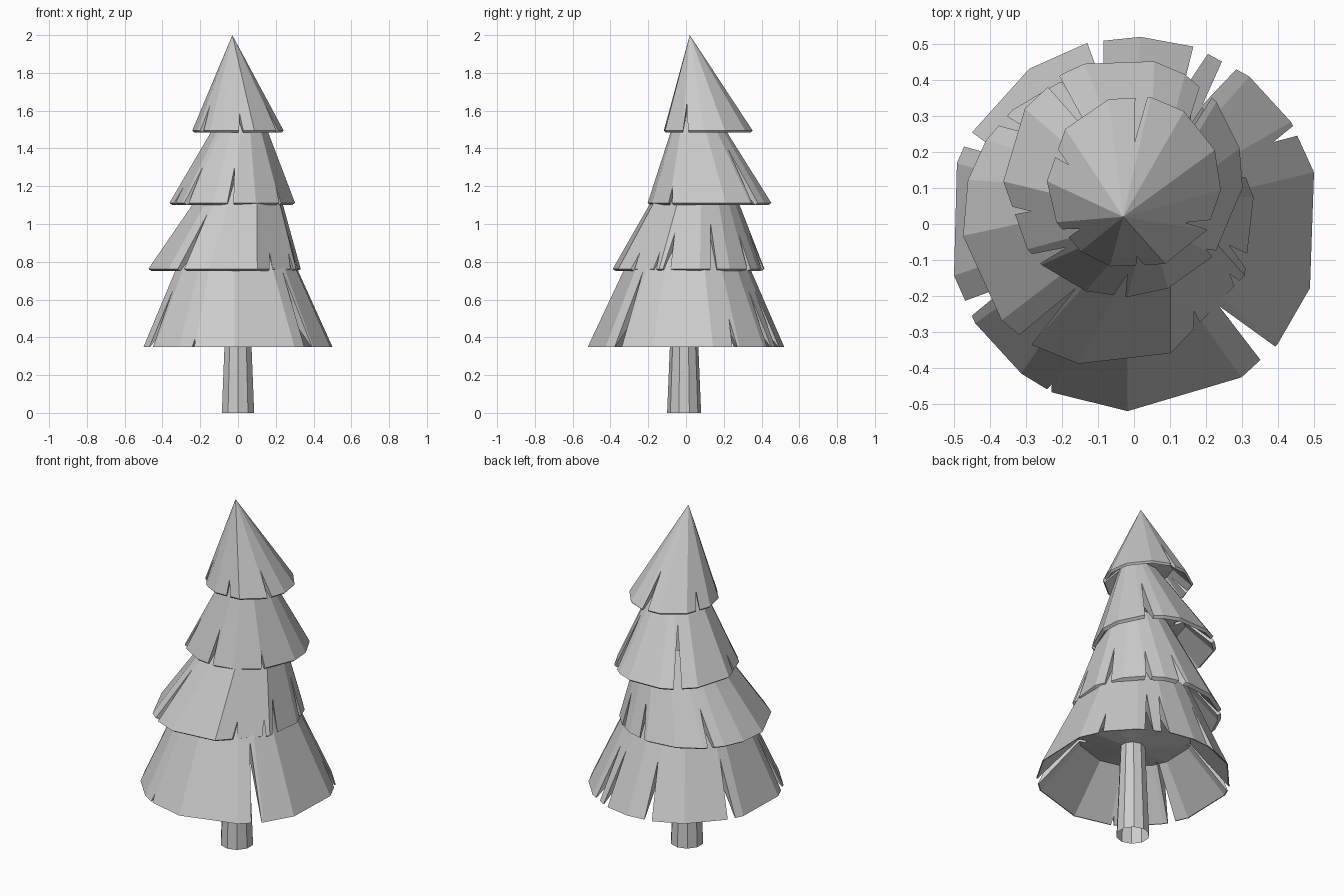
import bpy, bmesh
from math import cos, sin, radians
from mathutils import Vector

if "Cube" in bpy.data.objects:
    bpy.data.objects.remove(bpy.data.objects["Cube"], do_unlink=True)

grey = bpy.data.materials.new("plain_grey")
grey.use_nodes = True
shade = (0.6, 0.6, 0.6, 1)
grey.diffuse_color = shade
grey.node_tree.nodes["Principled BSDF"].inputs["Base Color"].default_value = shade
UP = Vector((0, 0, 1))


def finish(bm, name):
    """Turn a bmesh into a grey object."""
    bmesh.ops.recalc_face_normals(bm, faces=bm.faces)
    mesh = bpy.data.meshes.new(name)
    bm.to_mesh(mesh)
    bm.free()
    mesh.materials.append(grey)
    obj = bpy.data.objects.new(name, mesh)
    bpy.context.collection.objects.link(obj)
    return obj


def spoke(angle):
    """Level direction at an angle in degrees."""
    return Vector((cos(radians(angle)), sin(radians(angle)), 0))


def loft(bm, lower, upper):
    """Join two rings of vertices with a band of faces."""
    for i in range(len(lower)):
        bm.faces.new((lower[i - 1], lower[i], upper[i], upper[i - 1]))


def fan(bm, ring, point):
    """Close a ring of vertices with triangles to one point."""
    centre = bm.verts.new(point)
    for i in range(len(ring)):
        bm.faces.new((ring[i - 1], ring[i], centre))


def skirt(name, centre, radius, tip, edge, angles):
    """Leaning cone with a bevelled rim, hollow below up to a ceiling."""
    bm = bmesh.new()

    def ring(scale, middle):
        return [bm.verts.new(middle + spoke(a) * radius * scale) for a in angles]

    rim = ring(1, centre + UP * edge)
    lip = ring(0.99 - 3 * edge, centre)
    ceiling = ring(0.58, centre.lerp(tip, 0.21))
    fan(bm, rim, tip)
    loft(bm, rim, lip)
    loft(bm, lip, ceiling)
    fan(bm, ceiling, centre.lerp(tip, 0.15))
    return finish(bm, name)


def notch_cutter(centre, radius, tip, notches):
    """Wedges that narrow upwards, aimed from the rim at the axis below the tip."""
    bm = bmesh.new()
    axis = Vector((tip.x, tip.y, centre.z))
    for angle, rise in notches.items():
        rim = centre + spoke(angle) * radius
        side = (rim - axis).normalized().cross(UP) * (0.009 + 0.05 * rise)
        corners = (side - UP * 0.02, -side - UP * 0.02, UP * rise)
        inner, outer = [[bm.verts.new(axis.lerp(rim, t) + c) for c in corners] for t in (0.52, 1.3)]
        loft(bm, inner, outer)
        bm.faces.new(inner)
        bm.faces.new(outer)
    return finish(bm, "notch_cutter")


def tier(name, centre, radius, tip, edge, angles, notches):
    """A skirt of branches with its notches cut out."""
    centre, tip = Vector(centre), Vector(tip)
    branches = skirt(name, centre, radius, tip, edge, angles)
    cutter = notch_cutter(centre, radius, tip, notches)
    cut = branches.modifiers.new("notches", 'BOOLEAN')
    cut.operation = 'DIFFERENCE'
    cut.solver = 'EXACT'
    cut.use_self = True
    cut.object = cutter
    bpy.context.view_layer.objects.active = branches
    bpy.ops.object.modifier_apply(modifier=cut.name)
    bpy.data.objects.remove(cutter, do_unlink=True)


# Four tiers of branches: rim corner angles, then notch angles with their cut heights
tier("bottom_branches", (0, 0, 0.35), 0.52, (-0.02, 0.02, 1.5), 0,
     (16, 33, 52, 71, 88, 104, 124, 152, 161, 196, 212, 233, 244, 268, 305, 320, 340),
     {-44: 0.4, 30: 0.15, 59: 0.3, 69: 0.3, 102: 0.3, 153: 0.3, 207: 0.3, 243: 0.04})
tier("lower_branches", (-0.07, 0.01, 0.75), 0.407, (0.1, 0.09, 1.6), 0.012,
     (9, 33, 50, 65, 85, 110, 131, 147, 164, 186, 223, 238, 258, 295, 338),
     {20: 0.25, 53: 0.2, 80: 0.2, 137: 0.2, 235: 0.3, 308: 0.1, 333: 0.1, 343: 0.2})
tier("upper_branches", (-0.03, 0.13, 1.1), 0.333, (0.04, 0.02, 1.8), 0.012,
     (14, 39, 59, 75, 109, 121, 145, 182, 217, 227, 252, 272, 292, 319, 355),
     {46: 0.3, 126: 0.3, 196: 0.1, 223: 0.2, 268: 0.2, 320: 0.1})
tier("top_branches", (0, 0.115, 1.485), 0.242, (-0.03, 0.02, 2), 0.01,
     (22, 55, 79, 107, 142, 179, 207, 232, 254, 291, 327, 355),
     {85: 0.2, 158: 0.1, 216: 0.14, 275: 0.1, 331: 0.15})

# Tapered trunk, open at both ends
bm = bmesh.new()
bmesh.ops.create_cone(bm, cap_ends=False, segments=10, radius1=0.09, radius2=0.065, depth=0.6)
bmesh.ops.translate(bm, verts=bm.verts, vec=(0, -0.01, 0.3))
finish(bm, "trunk")
